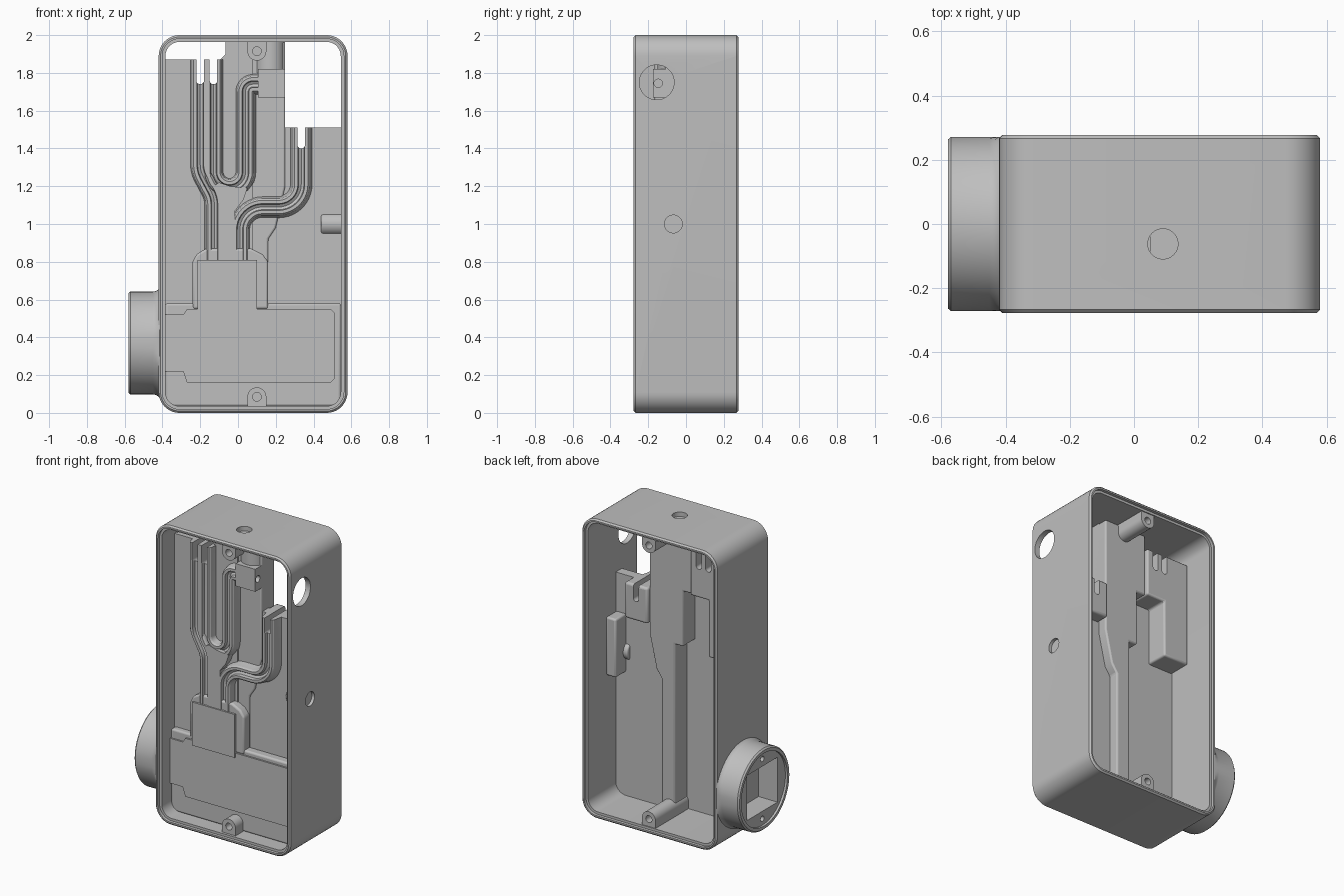
import bpy, bmesh, math
from mathutils import Vector, Matrix

cube = bpy.data.objects.get("Cube")
if cube:
    bpy.data.objects.remove(cube)

grey = bpy.data.materials.new("plain grey")
grey.use_nodes = True
grey.diffuse_color = (0.52, 0.52, 0.52, 1)
grey.node_tree.nodes["Principled BSDF"].inputs["Base Color"].default_value = grey.diffuse_color


def smooth(ob):
    bpy.ops.object.select_all(action='DESELECT')
    ob.select_set(True)
    bpy.context.view_layer.objects.active = ob
    bpy.ops.object.shade_smooth_by_angle(angle=math.radians(32))


def finish(name, bm, bevel=0):
    bmesh.ops.recalc_face_normals(bm, faces=bm.faces)
    me = bpy.data.meshes.new(name)
    bm.to_mesh(me)
    bm.free()
    ob = bpy.data.objects.new(name, me)
    bpy.context.collection.objects.link(ob)
    me.materials.append(grey)
    smooth(ob)
    if bevel:
        mod = ob.modifiers.new("soft edges", 'BEVEL')
        mod.width, mod.segments, mod.limit_method = bevel, 3, 'ANGLE'
        bpy.ops.object.modifier_apply(modifier=mod.name)
        smooth(ob)
    return ob


def loft(name, rings, closed=False, bevel=0):
    """Skin a list of equal point rings, capped unless it closes on itself."""
    bm = bmesh.new()
    vs = [[bm.verts.new(p) for p in r] for r in rings]
    n, m = len(vs), len(vs[0])
    for i in range(n if closed else n - 1):
        a, b = vs[i], vs[(i + 1) % n]
        for j in range(m):
            k = (j + 1) % m
            bm.faces.new((a[j], a[k], b[k], b[j]))
    if not closed:
        bm.faces.new(vs[0])
        bm.faces.new(vs[-1])
    return finish(name, bm, bevel)


def prism(name, pts, y0, y1, bevel=0):
    return loft(name, [[(x, y, z) for x, z in pts] for y in (y0, y1)], bevel=bevel)


def block(name, x0, x1, y0, y1, z0, z1, bevel=0):
    return prism(name, [(x0, z0), (x1, z0), (x1, z1), (x0, z1)], y0, y1, bevel)


def rod(name, start, end, r, seg=48, bevel=0):
    s, e = Vector(start), Vector(end)
    bm = bmesh.new()
    rot = (e - s).to_track_quat('Z', 'Y').to_matrix().to_4x4()
    bmesh.ops.create_cone(bm, cap_ends=True, segments=seg, radius1=r, radius2=r,
                          depth=(e - s).length, matrix=Matrix.Translation((s + e) / 2) @ rot)
    return finish(name, bm, bevel)


def cut(targets, cutter):
    for ob in targets:
        mod = ob.modifiers.new("cut", 'BOOLEAN')
        mod.operation, mod.solver, mod.object = 'DIFFERENCE', 'EXACT', cutter
        bpy.context.view_layer.objects.active = ob
        bpy.ops.object.modifier_apply(modifier=mod.name)
        smooth(ob)
    bpy.data.objects.remove(cutter)


def round_rect(x0, x1, z0, z1, r, seg=10):
    pts = []
    corners = [(x1 - r, z1 - r), (x0 + r, z1 - r), (x0 + r, z0 + r), (x1 - r, z0 + r)]
    for i, (cx, cz) in enumerate(corners):
        for k in range(seg + 1):
            a = math.pi / 2 * (i + k / seg)
            pts.append((cx + r * math.cos(a), cz + r * math.sin(a)))
    return pts


def half_circle(cx, cz, r, sign):
    return [(cx - r * math.cos(math.pi * k / 16), cz + sign * r * math.sin(math.pi * k / 16))
            for k in range(17)]


def fillet(pts, r, seg=10):
    """Round the inner corners of an open path."""
    pts = [Vector(p) for p in pts]
    out = [pts[0]]
    for a, b, c in zip(pts, pts[1:], pts[2:]):
        d1, d2 = (a - b).normalized(), (c - b).normalized()
        half = d1.angle(d2) / 2
        if half > 1.45:
            out.append(b)
            continue
        t = min(r / math.tan(half), (a - b).length * .49, (c - b).length * .49)
        mid = b + (d1 + d2).normalized() * (t / math.cos(half))
        s, e = b + d1 * t - mid, b + d2 * t - mid
        turn = s.angle_signed(e)
        for k in range(seg + 1):
            out.append(mid + Matrix.Rotation(-turn * k / seg, 2) @ s)
    return out + [pts[-1]]


# Half of the grooved rib cross-section: (sideways offset, y)
HALF = [(.058, -.098), (.05, -.125), (.044, -.16), (.035, -.17), (.018, -.17), (.014, -.148)]
RIB = [(-o, y) for o, y in HALF] + [(0, -.14)] + HALF[::-1]


def rib(name, path, r):
    pts = fillet(path, r)
    rings = []
    for i, p in enumerate(pts):
        d = (pts[min(i + 1, len(pts) - 1)] - pts[max(i - 1, 0)]).normalized()
        side = Vector((d.y, -d.x))
        rings.append([(p.x + side.x * o, y, p.y + side.y * o) for o, y in RIB])
    return loft(name, rings)


# Outer case with stepped lips on both open sides
LIP = [(0, -.267), (.01, -.277), (.02, -.277), (.02, -.257), (.036, -.257)]
section = LIP + [(i, -y) for i, y in reversed(LIP)]
case = loft("case_wall", [[(x, y, z) for x, z in
            round_rect(-.42 + i, .58 - i, i, 2 - i, .11 - i)] for i, y in section], closed=True)
cut([case], rod("cutter", (.45, -.155, 1.75), (.7, -.155, 1.75), .092))
cut([case], rod("cutter", (.5, -.067, 1), (.7, -.067, 1), .047))
cut([case], rod("cutter", (.09, -.062, 1.94), (.09, -.062, 2.1), .047))

# Side collar, flared only up and down, with recessed face, square pocket and screw holes
ring = [(-.41, .295), (-.42, .285), (-.435, .275), (-.45, .272), (-.57, .272), (-.58, .263),
        (-.58, .243), (-.565, .243)]
circle = [(math.cos(math.tau * k / 64), math.sin(math.tau * k / 64)) for k in range(64)]
collar = loft("side_collar", [[(x, max(-.271, min(.271, r * c)), .37 + r * s)
                               for c, s in circle] for x, r in ring])
cut([collar], block("cutter", -.7, -.425, -.16, .16, .22, .52))
for z in (.17, .57):
    cut([collar], rod("cutter", (-.7, 0, z), (-.5, 0, z), .018, seg=24))

# Inner partition: a deep left sheet and a shallower right sheet
webs = [
    prism("left_partition", [(-.385, .035), (.08, .035), (.08, 1.965), (-.065, 1.965),
          (-.065, 1.9), (-.095, 1.87), (-.385, 1.87)], -.12, -.097),
    prism("right_partition", [(.06, .035), (.545, .035), (.545, 1.51), (.25, 1.51),
          (.25, 1.965), (.06, 1.965)], -.1, -.035),
]

# Thicker zones behind the partition
backs = [
    prism("rear_left_block", [(-.385, 1.17), (-.2, 1.17), (-.2, 1.55), (-.065, 1.55),
          (-.065, 1.87), (-.385, 1.87)], -.11, .05, .012),
    block("rear_right_channel_block", .25, .42, -.05, .05, 1.27, 1.51, .015),
]
prism("rear_spine", [(.06, .035), (.16, .035), (.16, .92), (.2, .98), (.25, 1.2), (.25, 1.965),
      (-.065, 1.965), (-.065, 1.55), (0, 1.55), (0, 1.18), (.06, 1.18)], -.11, .03, .01)
block("rear_side_block", .47, .545, -.05, .07, .86, 1.25, .012)

# Raised front surfaces
block("lower_front_panel", -.385, .545, -.16, -.098, .035, .58, .012)
prism("channel_base", [(-.24, .55), (.16, .55), (.16, .8), (.13, .84), (.07, .87),
      (-.17, .87), (-.22, .84), (-.24, .8)], -.165, -.098, .012)
prism("channel_bridge", [(-.1, .8), (-.015, .8), (-.015, 1.07), (.03, 1.13), (.05, 1.19),
      (-.04, 1.2), (-.1, 1.22), (-.13, 1.2), (-.1, 1.12)], -.17, -.098)
prism("lower_cover_plate", [(-.385, .22), (-.29, .22), (-.27, .16), (.49, .16), (.51, .18),
      (.51, .53), (.49, .55), (-.27, .55), (-.29, .52), (-.385, .52)], -.171, -.155)
block("square_cover_plate", -.215, .1, -.178, -.13, .52, .81)

# Grooved ribs
ribs = [
    rib("left_channel", [(-.2, 1.87), (-.2, 1.28), (-.125, 1.14), (-.125, .8)], .15),
    rib("looped_channel", [(-.13, 1.87)] + half_circle(-.045, 1.275, .085, -1)
        + [(.04, 1.74), (.12, 1.74)], .085),
    rib("right_channel", [(.01, .8), (.01, 1.09), (.335, 1.09), (.335, 1.51)], .12),
]

# Open slots at the channel ends
for x, z in ((-.2, 1.74), (-.13, 1.74), (.335, 1.4)):
    slot = round_rect(x - .02, x + .02, z, z + .3, .0199)
    cut(webs + backs + ribs, prism("cutter", slot, -.4, .4))

# Valve block, vertical pipe seat and side nub
valve = block("valve_block", .105, .25, -.175, 0, 1.67, 1.82)
cut([valve], rod("cutter", (.2, -.147, 1.745), (.3, -.147, 1.745), .022, seg=24))
rod("vertical_pipe_seat", (.17, -.07, 1.8), (.17, -.07, 1.97), .08)
rod("side_nub", (.44, -.067, 1), (.56, -.067, 1), .06, bevel=.01)

# Screw bosses, joined to the top and bottom walls
for name, z, wall in (("top_boss", 1.915, 1.97), ("bottom_boss", .085, .03)):
    arc = half_circle(.1, z, .05, 1 if wall < z else -1)
    boss = prism(name, arc + [(.15, wall), (.05, wall)], -.24, .25)
    for y in (-.25, .25):
        cut([boss], rod("cutter", (.1, y * 1.2, z), (.1, y * .6, z), .023, seg=24))
